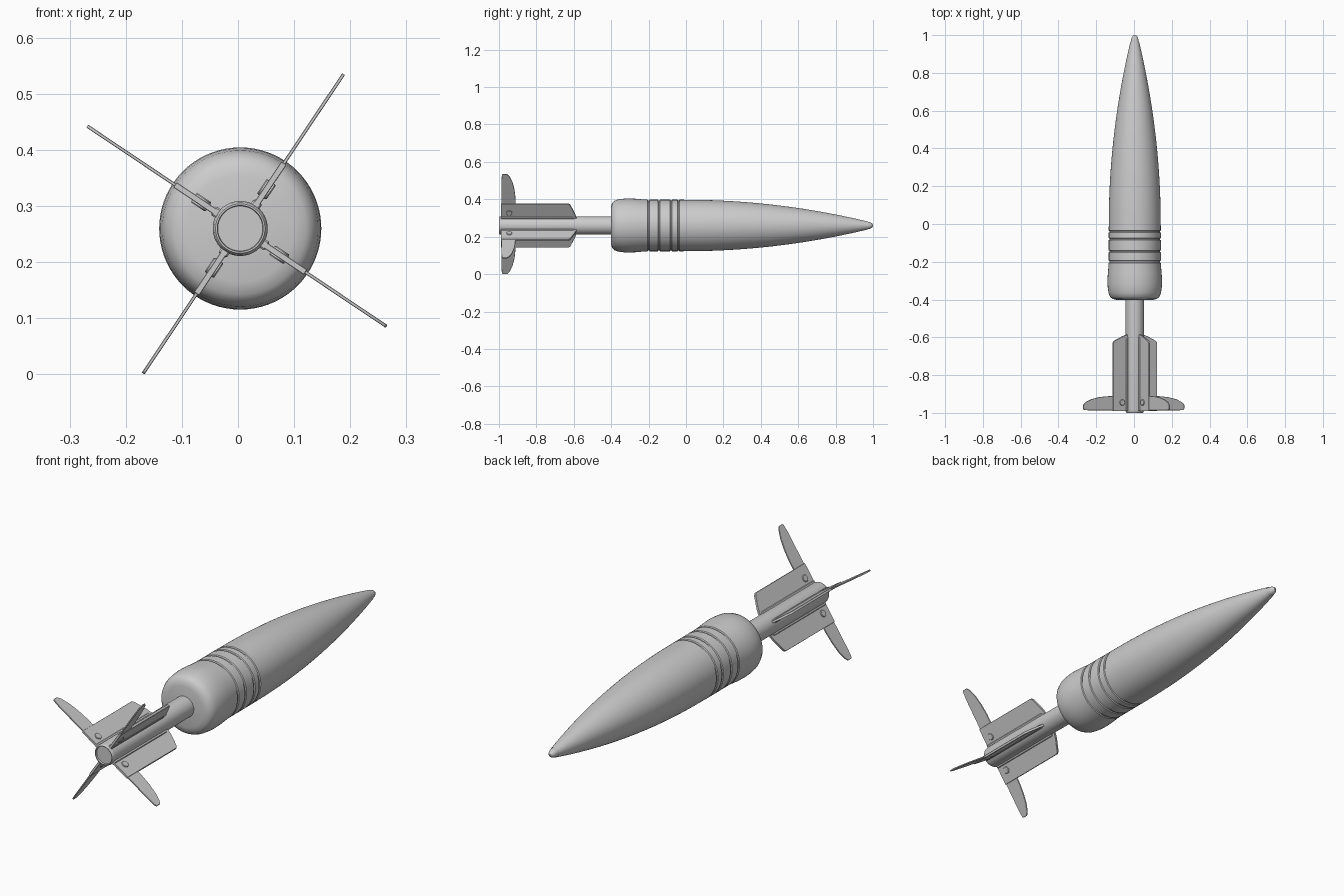
import bpy, bmesh, math
from mathutils import Vector

if "Cube" in bpy.data.objects:
    bpy.data.objects.remove(bpy.data.objects["Cube"])

CX, CZ = 0.004, 0.26      # long axis of the shell, parallel to y


def finish(name, bm, angle=30):
    bmesh.ops.recalc_face_normals(bm, faces=bm.faces)
    me = bpy.data.meshes.new(name)
    bm.to_mesh(me)
    bm.free()
    ob = bpy.data.objects.new(name, me)
    bpy.context.collection.objects.link(ob)
    bpy.ops.object.select_all(action='DESELECT')
    ob.select_set(True)
    bpy.context.view_layer.objects.active = ob
    bpy.ops.object.shade_smooth_by_angle(angle=math.radians(angle))
    return ob


def lathe(name, profile, n=72):
    """Turn (y, radius) points around the long axis."""
    bm = bmesh.new()
    vs = [bm.verts.new((CX + r, y, CZ)) for y, r in profile]
    es = [bm.edges.new(p) for p in zip(vs, vs[1:])]
    bmesh.ops.spin(bm, geom=vs + es, cent=(CX, 0, CZ), axis=(0, 1, 0),
                   angle=2 * math.pi, steps=n)
    bmesh.ops.remove_doubles(bm, verts=bm.verts, dist=1e-5)
    return finish(name, bm)


def slab(name, outline, thick, ang, bevel=0.0):
    """Extrude an (r, y) outline to a plate standing radially at an angle."""
    d = Vector((math.cos(ang), 0, math.sin(ang)))
    n = Vector((-math.sin(ang), 0, math.cos(ang)))
    c = Vector((CX, 0, CZ))
    bm = bmesh.new()
    f = bm.faces.new([bm.verts.new(c + d * r + Vector((0, y, 0)) - n * thick / 2)
                      for r, y in outline])
    ext = bmesh.ops.extrude_face_region(bm, geom=[f])
    bmesh.ops.translate(bm, vec=n * thick,
                        verts=[v for v in ext['geom'] if isinstance(v, bmesh.types.BMVert)])
    if bevel:
        bmesh.ops.bevel(bm, geom=bm.edges[:], offset=bevel, segments=1, affect='EDGES')
    return finish(name, bm)


def groove(y, r, w=0.006, depth=0.004):
    return [(y - w, r), (y - w * 0.5, r - depth), (y + w * 0.5, r - depth), (y + w, r)]


# Main body with rounded base, grooved band and long curved nose
body = [(-0.402, 0.0), (-0.402, 0.095), (-0.396, 0.118), (-0.385, 0.131),
        (-0.365, 0.139), (-0.335, 0.143), (-0.31, 0.1445), (-0.27, 0.143), (-0.23, 0.1395)]
for gy in (-0.2, -0.145, -0.08, -0.04):
    body += groove(gy, 0.138)
for i in range(21):
    t = i / 20 * 0.965
    body.append((t, 0.023 + 0.1145 * (1 - (t / 0.965) ** 2.0)))
lathe("shell_body", body)

# Small rounded fuze tip
lathe("nose_tip", [(0.955, 0.0), (0.955, 0.0215), (0.97, 0.021), (0.985, 0.017),
                   (0.995, 0.011), (1.0, 0.004), (1.0, 0.0)], 48)

# Tail tube with a shallow recessed end
lathe("tail_tube", [(-0.39, 0.0), (-0.39, 0.049), (-0.985, 0.049), (-0.996, 0.047),
                    (-1.0, 0.044), (-1.0, 0.041), (-0.992, 0.040), (-0.992, 0.0)], 64)

# Four fins: fixed plate, swing-out blade, rivet
plate = [(0.04, -0.99), (0.14, -0.99), (0.14, -0.63), (0.132, -0.619),
         (0.075, -0.593), (0.04, -0.583)]
for k, tip in enumerate((0.331, 0.328, 0.311, 0.314)):
    a = math.radians(56.2 + 90 * k)
    slab(f"fin_plate_{k+1}", plate, 0.011, a, 0.001)
    # thicker foot where the plate meets the tube
    slab(f"fin_foot_{k+1}", [(0.04, -0.99), (0.058, -0.99), (0.058, -0.605), (0.04, -0.59)],
         0.018, a, 0.003)
    blade = [(0.06, -0.987), (tip - 0.04, -0.987), (tip - 0.004, -0.984), (tip, -0.978),
             (tip, -0.957), (tip - 0.015, -0.943), (tip - 0.05, -0.928),
             (tip - 0.1, -0.917), (tip - 0.15, -0.912), (0.06, -0.911)]
    slab(f"fin_blade_{k+1}", blade, 0.006, a, 0.001)
    rivet = [(0.084 + 0.016 * math.cos(i * math.pi / 12),
              -0.945 + 0.016 * math.sin(i * math.pi / 12)) for i in range(24)]
    slab(f"fin_rivet_{k+1}", rivet, 0.02, a, 0.002)
